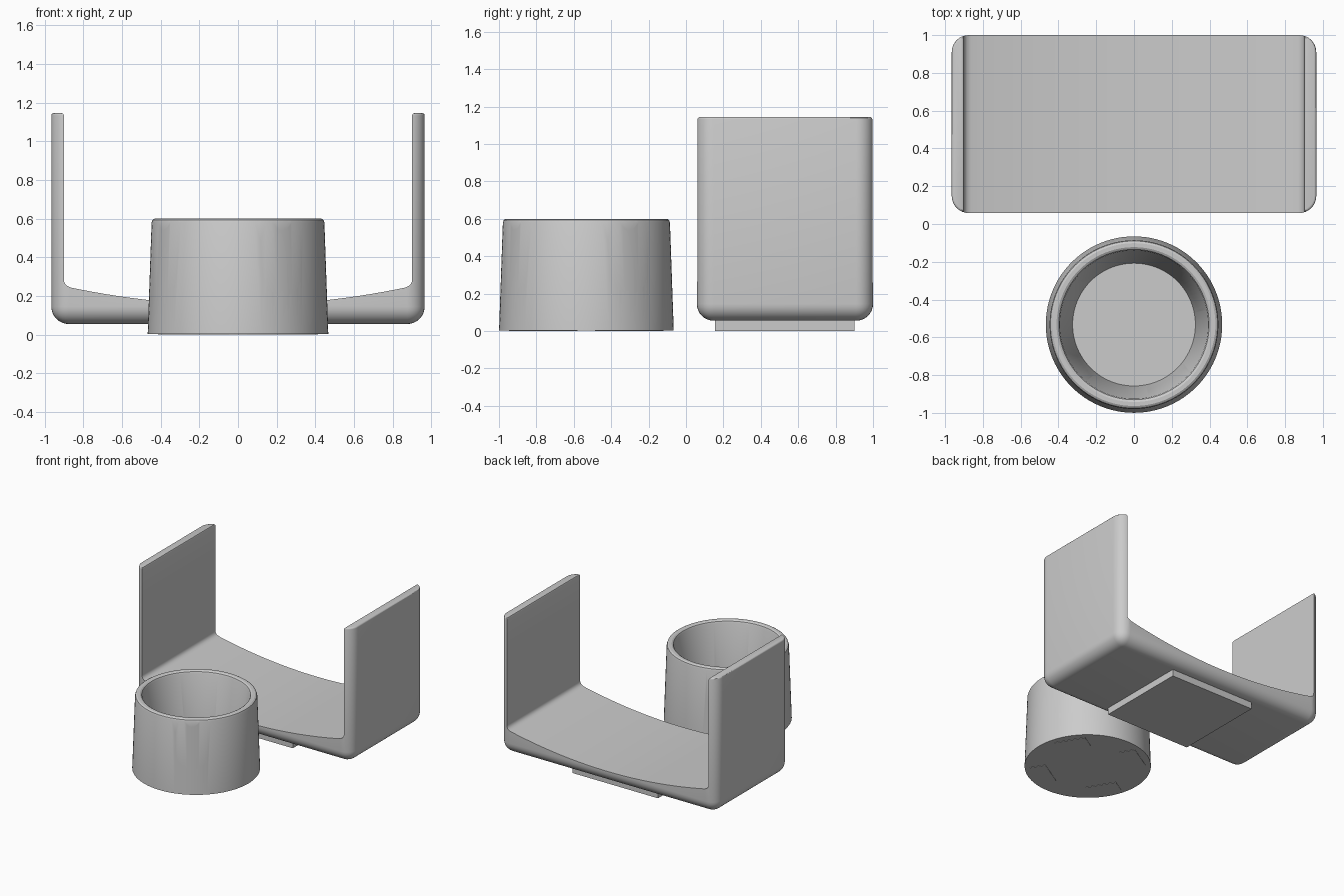
import bpy, bmesh, math
from mathutils import Matrix, Vector

if "Cube" in bpy.data.objects:
    bpy.data.objects.remove(bpy.data.objects["Cube"])

grey = bpy.data.materials.new("light_grey")
grey.diffuse_color = (0.6, 0.6, 0.6, 1)
grey.use_nodes = True
grey.node_tree.nodes["Principled BSDF"].inputs["Base Color"].default_value = grey.diffuse_color


def finish(name, bm):
    bmesh.ops.recalc_face_normals(bm, faces=bm.faces)
    me = bpy.data.meshes.new(name)
    bm.to_mesh(me)
    bm.free()
    me.materials.append(grey)
    ob = bpy.data.objects.new(name, me)
    bpy.context.collection.objects.link(ob)
    return ob


def box(x0, x1, y0, y1, z0, z1):
    bm = bmesh.new()
    bmesh.ops.create_cube(bm, size=1)
    for v in bm.verts:
        v.co = Vector(((x0 + x1) / 2 + v.co.x * (x1 - x0),
                       (y0 + y1) / 2 + v.co.y * (y1 - y0),
                       (z0 + z1) / 2 + v.co.z * (z1 - z0)))
    return bm


def activate(ob):
    bpy.ops.object.select_all(action='DESELECT')
    ob.select_set(True)
    bpy.context.view_layer.objects.active = ob


def cut(ob, cutter):
    activate(ob)
    mod = ob.modifiers.new("cut", 'BOOLEAN')
    mod.operation = 'DIFFERENCE'
    mod.solver = 'EXACT'
    mod.object = cutter
    bpy.ops.object.modifier_apply(modifier=mod.name)
    bpy.data.objects.remove(cutter)


def smooth(ob):
    activate(ob)
    bpy.ops.object.shade_smooth_by_angle(angle=math.radians(30))


# Cradle: rounded block, hollowed by a U-shaped profile with a dished floor
TOP = 1.145
bm = box(-0.965, 0.965, 0.058, 1.0, 0.055, TOP)
edges = [e for e in bm.edges if min(v.co.z for v in e.verts) < TOP - 0.01]
bmesh.ops.bevel(bm, geom=edges, offset=0.09, segments=8, profile=0.5, affect='EDGES')
edges = [e for e in bm.edges if min(v.co.z for v in e.verts) > TOP - 0.001]
bmesh.ops.bevel(bm, geom=edges, offset=0.012, segments=3, profile=0.5, affect='EDGES')
cradle = finish("cradle", bm)

half = [(0.86 * i / 16, 0.153 + 0.121 * (0.86 * i / 16) ** 2) for i in range(17)]
for i in range(1, 7):                       # fillet between floor and wall
    t = i / 6
    half.append(((1 - t) ** 2 * 0.86 + (1 - (1 - t) ** 2) * 0.90,
                 (1 - t) ** 2 * 0.2425 + 2 * t * (1 - t) * 0.252 + t * t * 0.285))
half += [(0.90, 1.133), (0.9035, 1.1415), (0.912, TOP), (0.912, 1.3)]
outline = [(-x, z) for x, z in reversed(half[1:])] + half
bm = bmesh.new()
face = bm.faces.new([bm.verts.new((x, -0.2, z)) for x, z in outline])
ext = bmesh.ops.extrude_face_region(bm, geom=[face])
bmesh.ops.translate(bm, vec=(0, 1.5, 0),
                    verts=[g for g in ext["geom"] if isinstance(g, bmesh.types.BMVert)])
cut(cradle, finish("cradle_cutter", bm))
smooth(cradle)

# Square pad under the cradle
finish("cradle_pad", box(-0.38, 0.38, 0.155, 0.90, 0, 0.06))

# Cup: revolved tapered wall with a rounded rim
CUP = Matrix.Translation((0, -0.5325, 0))
NOTCHES = [math.radians(31 + 90 * k) for k in range(4)]


def outer(z):
    return 0.467 - 0.035 * z


def inner(z):
    return 0.32 + 0.125 * z


profile = [(0, 0.003), (outer(0), 0.003), (outer(0.58), 0.58), (outer(0.592) - 0.004, 0.593),
           (outer(0.6) - 0.015, 0.6), (inner(0.6) + 0.015, 0.6), (inner(0.592) + 0.004, 0.593),
           (inner(0.58), 0.58), (inner(0.04), 0.04), (0, 0.04)]
bm = bmesh.new()
vs = [bm.verts.new((r, 0, z)) for r, z in profile]
es = [bm.edges.new(p) for p in zip(vs, vs[1:])]
bmesh.ops.spin(bm, geom=vs + es, cent=(0, 0, 0), axis=(0, 0, 1),
               angle=math.tau, steps=96, use_duplicate=False)
bmesh.ops.remove_doubles(bm, verts=bm.verts, dist=0.0005)
bm.transform(CUP)
cup = finish("cup", bm)

# Four U-shaped notches, flared where they meet the inner and outer wall
FLARE = [(-0.3, 0.03), (0, 0.014), (0.12, 0.005), (0.28, 0), (0.72, 0),
         (0.88, 0.005), (1, 0.014), (1.3, 0.04)]


def notch_section(grow):
    r = 0.105 + grow
    arc = [(-r * math.cos(math.pi * i / 16), 0.319 - r * math.sin(math.pi * i / 16))
           for i in range(17)]
    w = 0.118 + grow
    return [(-w, 0.75)] + arc + [(w, 0.75)]


bm = bmesh.new()
for angle in NOTCHES:
    place = CUP @ Matrix.Rotation(angle, 4, 'Z')
    rings = []
    for f, grow in FLARE:
        ring = []
        for t, z in notch_section(grow):
            radius = inner(z) + f * (outer(z) - inner(z))
            ring.append(bm.verts.new(place @ Vector((math.sqrt(radius ** 2 - t * t), t, z))))
        rings.append(ring)
    for a, b in zip(rings, rings[1:]):
        for i in range(len(a)):
            j = (i + 1) % len(a)
            bm.faces.new((a[i], a[j], b[j], b[i]))
    bm.faces.new(rings[0])
    bm.faces.new(rings[-1])
bmesh.ops.triangulate(bm, faces=bm.faces)
cut(cup, finish("notch_cutter", bm))
smooth(cup)

# Thin foot plates under the cup, one below each notch
for k, angle in enumerate(NOTCHES):
    bm = box(0.29, 0.41, -0.12, 0.12, 0, 0.006)
    bm.transform(CUP @ Matrix.Rotation(angle, 4, 'Z'))
    finish(f"foot_plate_{k + 1}", bm)
